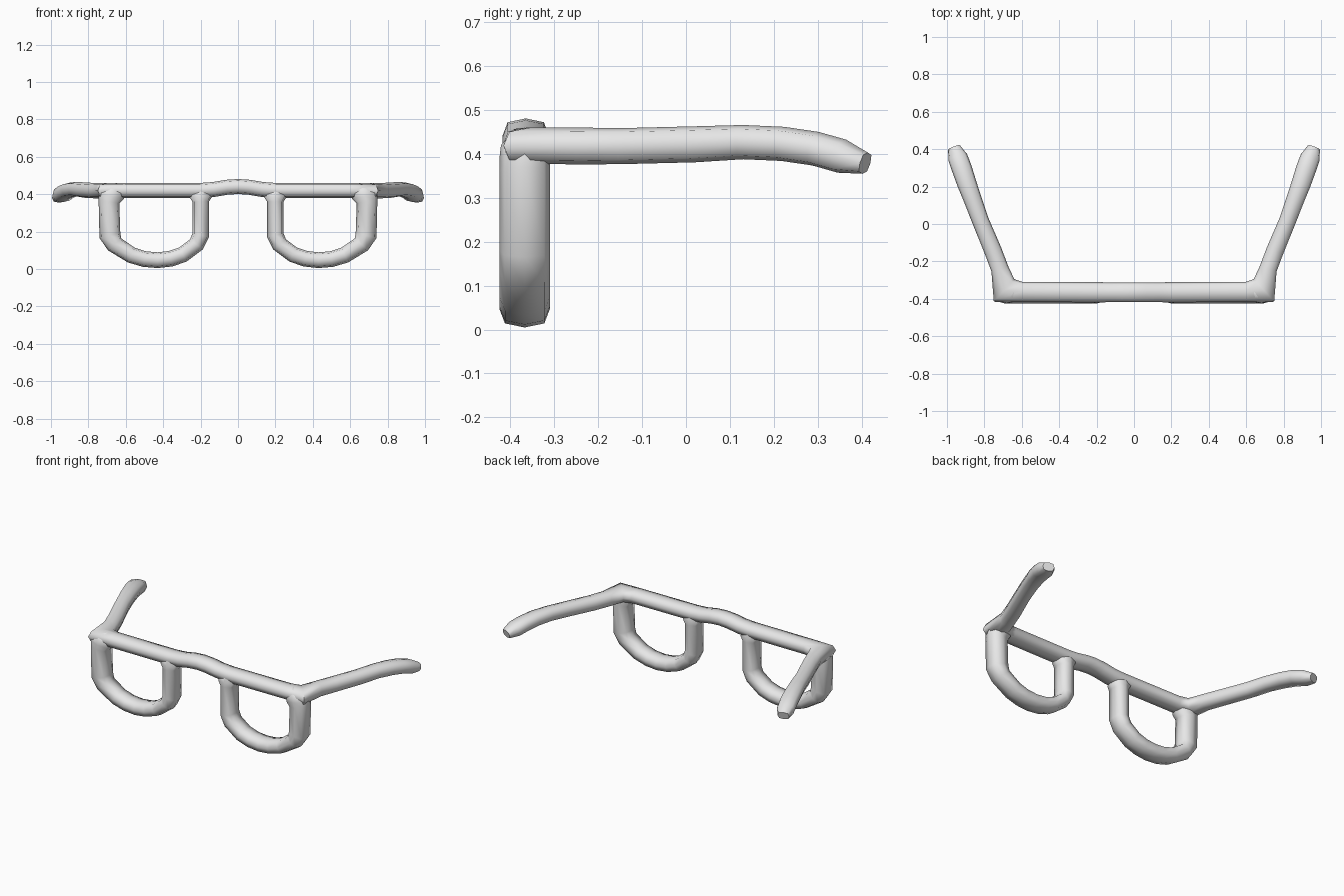
import bpy
import bmesh
import math
from mathutils import Vector

cube = bpy.data.objects.get("Cube")
if cube:
    bpy.data.objects.remove(cube, do_unlink=True)

grey = bpy.data.materials.new("plain grey")
grey.use_nodes = True
grey.diffuse_color = (0.8, 0.8, 0.8, 1)
grey.node_tree.nodes["Principled BSDF"].inputs["Base Color"].default_value = (0.8, 0.8, 0.8, 1)

# Rounded eight-sided tube section
D = 0.78
SECTION = [(1, 0), (D, D), (0, 1), (-D, D), (-1, 0), (-D, -D), (0, -1), (D, -D)]


def sweep(name, path, ref):
    """Sweep the section along (position, half width, half height) stations with mitred bends."""
    ref = Vector(ref)
    points = [Vector(p) for p, a, b in path]
    bm = bmesh.new()
    rings = []
    for i, (p, a, b) in enumerate(path):
        before = (points[i] - points[max(i - 1, 0)]).normalized()
        after = (points[min(i + 1, len(points) - 1)] - points[i]).normalized()
        tangent = (before + after).normalized()
        bend = max(tangent.dot(before), tangent.dot(after))
        side = tangent.cross(ref).normalized() / bend
        up = side.cross(tangent).normalized()
        rings.append([bm.verts.new(points[i] + side * a * u + up * b * v) for u, v in SECTION])
    n = len(SECTION)
    for r, s in zip(rings, rings[1:]):
        for k in range(n):
            bm.faces.new((r[k], r[(k + 1) % n], s[(k + 1) % n], s[k]))
    bm.faces.new(rings[0])
    bm.faces.new(rings[-1])
    bmesh.ops.recalc_face_normals(bm, faces=bm.faces)
    mesh = bpy.data.meshes.new(name)
    bm.to_mesh(mesh)
    bm.free()
    mesh.materials.append(grey)
    obj = bpy.data.objects.new(name, mesh)
    bpy.context.collection.objects.link(obj)
    bpy.ops.object.select_all(action="DESELECT")
    obj.select_set(True)
    bpy.context.view_layer.objects.active = obj
    bpy.ops.object.shade_smooth_by_angle(angle=math.radians(65))


def flip(path):
    return [((-x, y, z), a, b) for (x, y, z), a, b in path]


# Brow bar, hinge corner and temple arm as one continuous tube, from centre to tip
half = [
    ((0.06, -0.365, 0.437), 0.053, 0.04),
    ((0.13, -0.365, 0.425), 0.053, 0.04),
    ((0.20, -0.365, 0.42), 0.054, 0.04),
    ((0.60, -0.363, 0.42), 0.054, 0.04),
    ((0.695, -0.355, 0.419), 0.065, 0.041),
    ((0.717, -0.24, 0.418), 0.047, 0.042),
    ((0.755, -0.14, 0.418), 0.047, 0.041),
    ((0.822, 0.02, 0.422), 0.045, 0.041),
    ((0.862, 0.13, 0.427), 0.048, 0.039),
    ((0.895, 0.22, 0.423), 0.052, 0.039),
    ((0.92, 0.295, 0.412), 0.054, 0.039),
    ((0.942, 0.355, 0.395), 0.053, 0.039),
    ((0.962, 0.408, 0.379), 0.034, 0.025),
]
centre = [((0, -0.365, 0.441), 0.053, 0.04)]
sweep("brow_bar_and_temple_arms", flip(half)[::-1] + centre + half, (0, 0, 1))

# U-shaped lens rims hanging below the bar
Y = -0.3675
rim = [
    ((x, Y, z), a, b) for x, z, a, b in [
        (0.685, 0.447, 0.045, 0.03),
        (0.677, 0.42, 0.066, 0.054),
        (0.678, 0.39, 0.068, 0.0575),
        (0.69, 0.36, 0.055, 0.0575),
        (0.685, 0.18, 0.056, 0.0575),
        (0.66, 0.132, 0.046, 0.0575),
        (0.57, 0.074, 0.043, 0.0575),
        (0.50, 0.053, 0.042, 0.0575),
        (0.43, 0.047, 0.042, 0.0575),
        (0.36, 0.055, 0.042, 0.0575),
        (0.295, 0.077, 0.042, 0.0575),
        (0.222, 0.132, 0.042, 0.0575),
        (0.20, 0.18, 0.044, 0.0575),
        (0.20, 0.36, 0.044, 0.0575),
        (0.20, 0.387, 0.062, 0.0575),
        (0.20, 0.43, 0.04, 0.045),
    ]
]
sweep("left_lens_rim", rim, (0, 1, 0))
sweep("right_lens_rim", flip(rim), (0, 1, 0))
